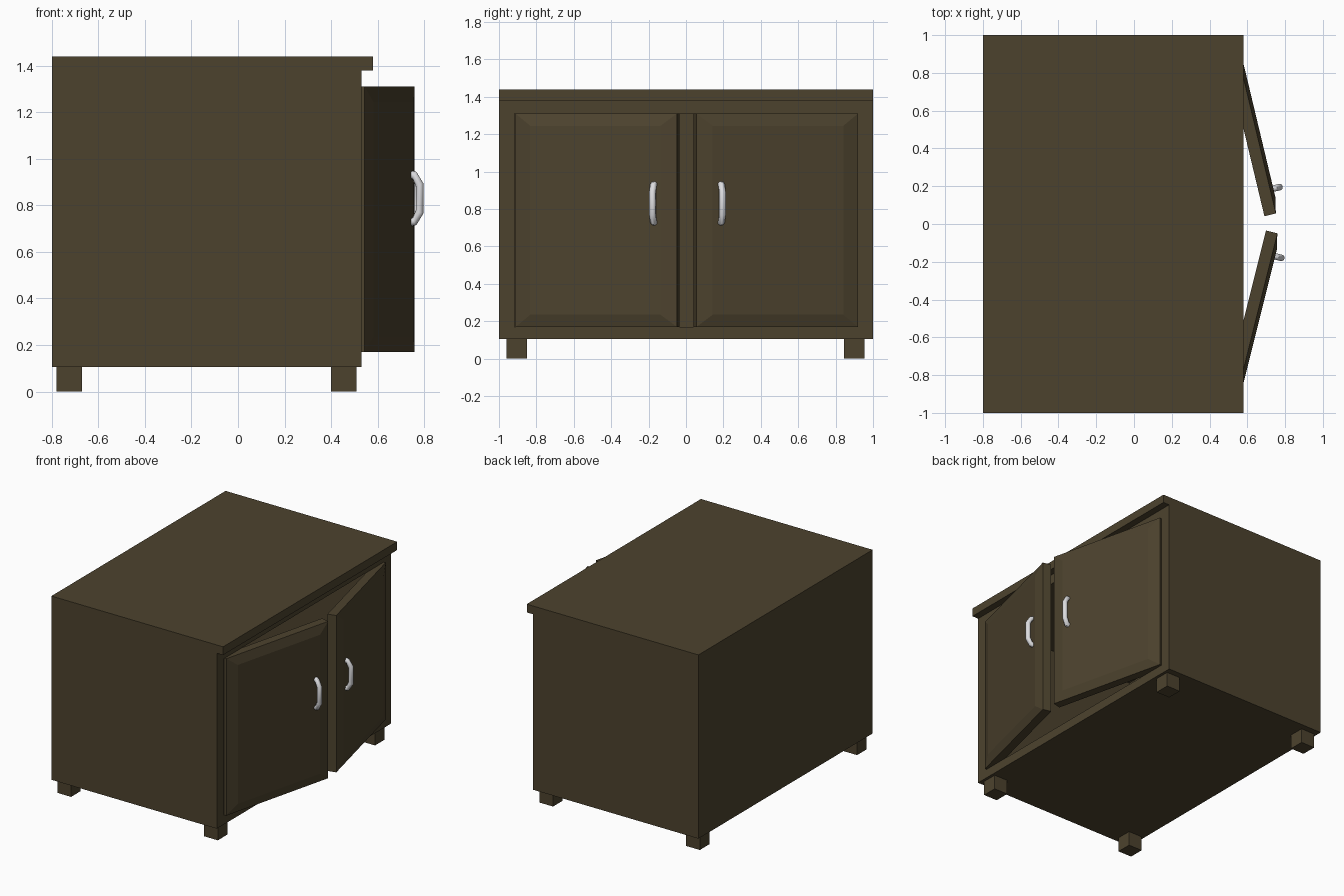
import bpy, bmesh, math
from mathutils import Vector

if "Cube" in bpy.data.objects:
    bpy.data.objects.remove(bpy.data.objects["Cube"])


def material(name, rgb):
    m = bpy.data.materials.new(name)
    m.diffuse_color = (*rgb, 1)
    m.use_nodes = True
    m.node_tree.nodes["Principled BSDF"].inputs["Base Color"].default_value = m.diffuse_color
    return m


WOOD = material("dark brown wood", (0.073, 0.055, 0.027))
METAL = material("light grey metal", (0.72, 0.72, 0.74))


def finish(bm, name, mat):
    bmesh.ops.recalc_face_normals(bm, faces=bm.faces[:])
    me = bpy.data.meshes.new(name)
    bm.to_mesh(me)
    bm.free()
    me.materials.append(mat)
    ob = bpy.data.objects.new(name, me)
    bpy.context.collection.objects.link(ob)
    return ob


def box_bm(lo, hi):
    bm = bmesh.new()
    bmesh.ops.create_cube(bm, size=1)
    for v in bm.verts:
        v.co = [lo[i] if v.co[i] < 0 else hi[i] for i in range(3)]
    return bm


def face_towards_x(bm):
    return max(bm.faces, key=lambda f: f.calc_center_median().x)


# Hollow cabinet body with an opening on the +x side
bm = box_bm((-0.80, -1, 0.105), (0.53, 1, 1.38))
face = face_towards_x(bm)
bmesh.ops.inset_individual(bm, faces=[face], thickness=0.05)
for v in face.verts:
    v.co.y = math.copysign(0.918, v.co.y)
    v.co.z = 0.17 if v.co.z < 0.7 else 1.31
new = bmesh.ops.extrude_discrete_faces(bm, faces=[face])["faces"][0]
for v in new.verts:
    v.co.x = -0.73
finish(bm, "cabinet_body", WOOD)

# Overhanging top board
finish(box_bm((-0.80, -1, 1.38), (0.58, 1, 1.44)), "top_board", WOOD)

# Four square feet
for end, x in (("back", -0.725), ("front", 0.455)):
    for side, y in (("left", -0.905), ("right", 0.90)):
        finish(box_bm((x - 0.055, y - 0.055, 0), (x + 0.055, y + 0.055, 0.105)),
               f"{end}_{side}_foot", WOOD)


def handle_mesh(u, side):
    """Bent round bar in the door's local space (x out, y along the door)."""
    path = [(0.075, 0.728), (0.092, 0.732), (0.114, 0.772),
            (0.114, 0.888), (0.092, 0.928), (0.075, 0.932)]
    angles = [0, 0.45, 1.2, math.pi - 1.2, math.pi - 0.45, math.pi]
    bm = bmesh.new()
    rings, n, r = [], 10, 0.018
    for (x, z), a in zip(path, angles):
        across = Vector((-math.sin(a), 0, math.cos(a)))
        rings.append([bm.verts.new(Vector((x, side * u, z)) + r * (
            across * math.cos(2 * math.pi * k / n)
            + Vector((0, 1, 0)) * math.sin(2 * math.pi * k / n))) for k in range(n)])
    for a, b in zip(rings, rings[1:]):
        for k in range(n):
            bm.faces.new((a[k], a[(k + 1) % n], b[(k + 1) % n], b[k]))
    bm.faces.new(rings[0])
    bm.faces.new(rings[-1])
    return bm


# Two ajar doors with raised panels and their handles
for name, side, hinge_y, angle, u in (("left", 1, -0.896, -14.0, 0.767),
                                      ("right", -1, 0.905, 13.45, 0.757)):
    ends = sorted((0, side * 0.888))
    bm = box_bm((0, ends[0], 0.17), (0.062, ends[1], 1.31))
    face = face_towards_x(bm)
    mid = face.calc_center_median()
    new = bmesh.ops.extrude_discrete_faces(bm, faces=[face])["faces"][0]
    for v in new.verts:
        v.co.x = 0.08
        v.co.y -= math.copysign(0.085, v.co.y - mid.y)
        v.co.z -= math.copysign(0.065, v.co.z - mid.z)
    door = finish(bm, f"{name}_door", WOOD)
    handle = finish(handle_mesh(u, side), f"{name}_handle", METAL)
    for ob in (door, handle):
        ob.location = (0.484, hinge_y, 0)
        ob.rotation_euler.z = math.radians(angle)
    bpy.ops.object.select_all(action='DESELECT')
    handle.select_set(True)
    bpy.context.view_layer.objects.active = handle
    bpy.ops.object.shade_smooth_by_angle(angle=math.radians(40))
